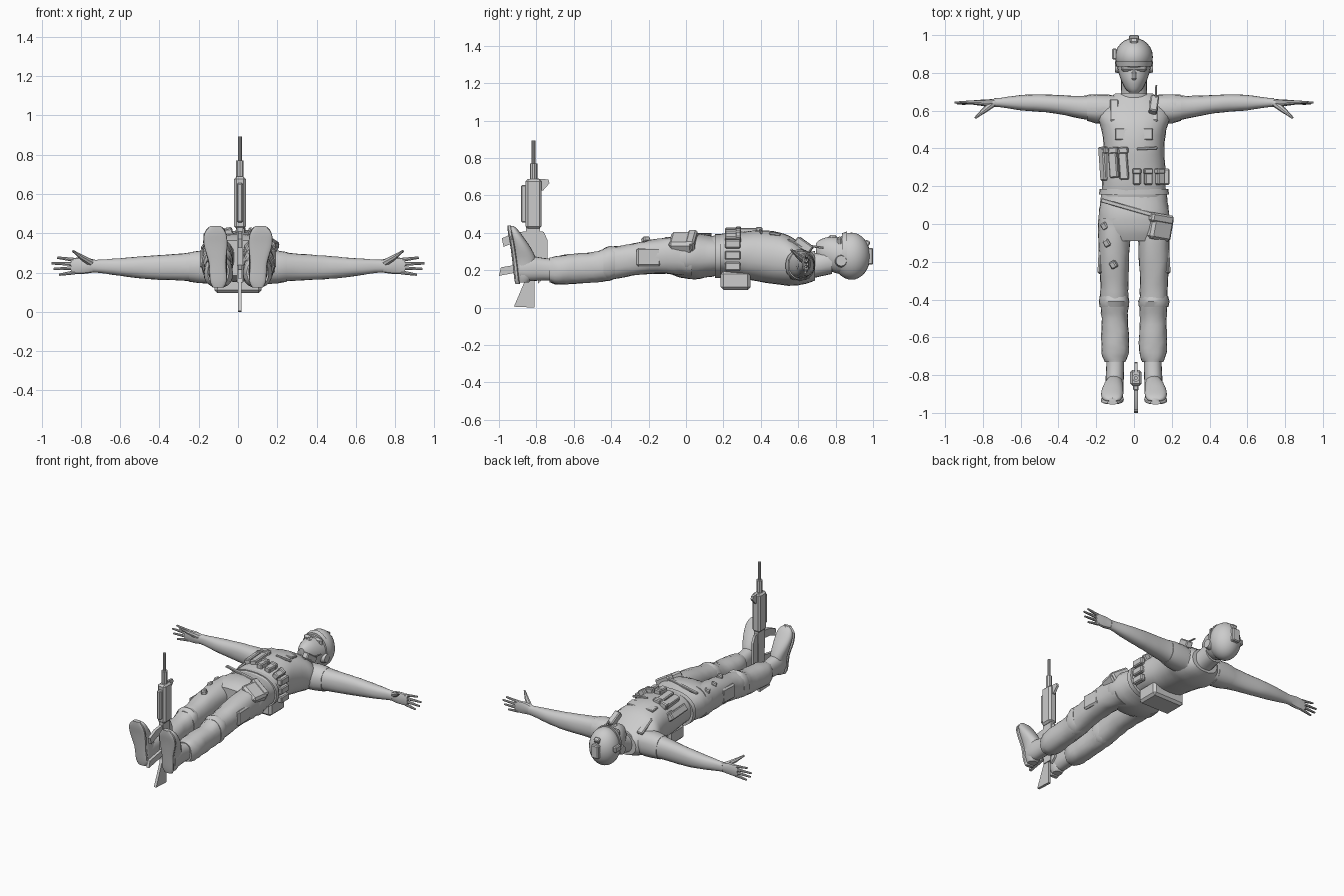
import bpy, bmesh, math, random
from mathutils import Vector, Matrix

random.seed(4)
cube = bpy.data.objects.get("Cube")
if cube:
    bpy.data.objects.remove(cube)

grey = bpy.data.materials.new("plain grey")
grey.use_nodes = True
grey.diffuse_color = (0.6, 0.6, 0.6, 1)
grey.node_tree.nodes["Principled BSDF"].inputs["Base Color"].default_value = (0.6, 0.6, 0.6, 1)


def finish(name, bm, angle=35):
    bmesh.ops.recalc_face_normals(bm, faces=bm.faces)
    mesh = bpy.data.meshes.new(name)
    bm.to_mesh(mesh)
    bm.free()
    ob = bpy.data.objects.new(name, mesh)
    bpy.context.collection.objects.link(ob)
    mesh.materials.append(grey)
    bpy.ops.object.select_all(action="DESELECT")
    ob.select_set(True)
    bpy.context.view_layer.objects.active = ob
    bpy.ops.object.shade_smooth_by_angle(angle=math.radians(angle))
    return ob


def spline(rows, steps):
    """Smooth the section list with a Catmull-Rom curve."""
    vs = [Vector(r) for r in rows]
    vs = [vs[0]] + vs + [vs[-1]]
    out = []
    for a, b, c, d in zip(vs, vs[1:], vs[2:], vs[3:]):
        for i in range(steps):
            t = i / steps
            out.append(b + (c - a) * (t / 2) + (2 * a - 5 * b + 4 * c - d) * (t * t / 2)
                       + (3 * b - a - 3 * c + d) * (t ** 3 / 2))
    return out + [vs[-1]]


def loft(name, axis, rows, sides=20, steps=3, power=2.3, fold=0.0, sx=1):
    """Rows are: position on axis, two centre values, two radii."""
    bm = bmesh.new()
    rings = []
    for t, a, b, ra, rb in spline(rows, steps):
        ring = []
        for i in range(sides):
            ang = math.tau * i / sides
            c, s = math.cos(ang), math.sin(ang)
            k = 1 + random.uniform(-fold, fold)
            u = a + ra * k * math.copysign(abs(c) ** (2 / power), c)
            v = b + rb * k * math.copysign(abs(s) ** (2 / power), s)
            x, y, z = {"X": (t, u, v), "Y": (u, t, v), "Z": (u, v, t)}[axis]
            ring.append(bm.verts.new((x * sx, y, z)))
        rings.append(ring)
    for p, q in zip(rings, rings[1:]):
        for i in range(sides):
            j = (i + 1) % sides
            bm.faces.new((p[i], p[j], q[j], q[i]))
    bm.faces.new(rings[0])
    bm.faces.new(rings[-1])
    return finish(name, bm)


def box(name, centre, size, rot=(0, 0, 0), bevel=0.006):
    bm = bmesh.new()
    bmesh.ops.create_cube(bm, size=1)
    bmesh.ops.scale(bm, vec=size, verts=bm.verts)
    if bevel:
        bmesh.ops.bevel(bm, geom=bm.edges[:], offset=bevel, segments=1, affect="EDGES")
    for ang, ax in zip(rot, "XYZ"):
        bmesh.ops.rotate(bm, matrix=Matrix.Rotation(math.radians(ang), 3, ax), verts=bm.verts)
    bmesh.ops.translate(bm, vec=centre, verts=bm.verts)
    return finish(name, bm, 20)


def plate(name, outline, half, x=0.01):
    """Extrude a (y, z) outline sideways."""
    bm = bmesh.new()
    face = bm.faces.new([bm.verts.new((x - half, y, z)) for y, z in outline])
    new = bmesh.ops.extrude_face_region(bm, geom=[face])["geom"]
    bmesh.ops.translate(bm, vec=(2 * half, 0, 0),
                        verts=[g for g in new if isinstance(g, bmesh.types.BMVert)])
    return finish(name, bm, 20)


def rod(name, p, q, r, r2=None, sides=10):
    p, q = Vector(p), Vector(q)
    bm = bmesh.new()
    bmesh.ops.create_cone(bm, cap_ends=True, segments=sides, radius1=r,
                          radius2=r if r2 is None else r2, depth=(q - p).length)
    bm.transform(Matrix.Translation((p + q) / 2) @ (q - p).to_track_quat("Z", "Y").to_matrix().to_4x4())
    return finish(name, bm)


def ellipsoid(name, centre, radii):
    bm = bmesh.new()
    bmesh.ops.create_uvsphere(bm, u_segments=24, v_segments=16, radius=1)
    bmesh.ops.scale(bm, vec=radii, verts=bm.verts)
    bmesh.ops.translate(bm, vec=centre, verts=bm.verts)
    return finish(name, bm)


# Torso, hips and neck
loft("vest_torso", "Y", [(.13, 0, .275, .17, .105), (.2, 0, .285, .168, .112), (.3, 0, .28, .165, .125),
                         (.4, 0, .275, .16, .138), (.5, 0, .262, .172, .14), (.57, 0, .245, .19, .128),
                         (.64, 0, .225, .16, .098), (.69, 0, .215, .1, .07)], sides=28, fold=.008)
loft("hips", "Y", [(-.09, 0, .275, .16, .09), (-.03, 0, .275, .188, .115), (.05, 0, .275, .188, .123),
                   (.12, 0, .275, .178, .112), (.17, 0, .275, .172, .105)], sides=28, fold=.01)
loft("neck", "Y", [(.62, 0, .215, .085, .075), (.69, 0, .225, .07, .065), (.78, 0, .25, .068, .07)])
loft("collar", "Y", [(.655, 0, .225, .085, .075), (.69, 0, .23, .082, .072)], steps=1)
loft("waist_belt", "Y", [(.155, 0, .275, .185, .118), (.185, 0, .275, .183, .118)], sides=28, steps=1)

# Head, mask and helmet
loft("masked_head", "Y", [(.695, 0, .31, .022, .035), (.715, 0, .3, .045, .062), (.76, 0, .29, .068, .088),
                          (.81, 0, .28, .084, .098), (.87, 0, .275, .09, .1), (.92, 0, .275, .07, .08)], power=2)
ellipsoid("helmet", (0, .885, .275), (.1, .1, .126))
loft("helmet_rim", "Y", [(.835, 0, .29, .094, .108), (.86, 0, .285, .1, .122)], sides=24, steps=1, power=2)
box("goggles", (0, .822, .35), (.14, .03, .06), bevel=.012)
box("nose_cover", (0, .785, .372), (.03, .05, .03), bevel=.01)
box("helmet_mount", (0, .982, .275), (.055, .036, .09))
box("mount_front", (0, .965, .34), (.04, .03, .04), (-30, 0, 0))
for sx in (-1, 1):
    rod("ear_cup", (sx * .07, .83, .25), (sx * .1, .83, .25), .035, .028, 14)
    rod("chin_strap", (sx * .088, .84, .27), (sx * .035, .715, .3), .008, sides=6)
box("helmet_lamp", (-.103, .9, .29), (.025, .06, .04))

for sx, side in ((-1, "right"), (1, "left")):
    # Arm and hand
    loft(side + "_arm", "X", [(.1, .61, .225, .07, .08), (.19, .613, .23, .072, .08), (.28, .618, .228, .06, .07),
                              (.4, .632, .226, .05, .063), (.5, .64, .226, .046, .055), (.6, .642, .228, .04, .045),
                              (.7, .643, .232, .026, .034), (.74, .643, .233, .023, .032)], sx=sx, fold=.02)
    loft(side + "_sleeve", "X", [(.13, .608, .225, .076, .084), (.2, .61, .228, .077, .083),
                                 (.25, .615, .228, .068, .076)], sx=sx, steps=1, fold=.03)
    loft(side + "_palm", "X", [(.72, .643, .233, .022, .03), (.77, .64, .235, .02, .04), (.81, .642, .234, .016, .042),
                               (.85, .643, .233, .012, .04)], sides=12, sx=sx)
    for i, tip in enumerate((.91, .94, .95, .92)):
        z = .201 + i * .021
        rod(side + "_finger", (sx * .83, .643, z), (sx * tip, .643 + .003 * i - .006, z + (i - 1.5) * .008),
            .0105, .006, 8)
    rod(side + "_thumb_base", (sx * .75, .635, .25), (sx * .805, .592, .283), .019, .013, 8)
    rod(side + "_thumb", (sx * .8, .596, .28), (sx * .84, .562, .31), .013, .006, 8)

    # Trouser leg with a bloused cuff
    loft(side + "_trouser_leg", "Y", [(.03, .098, .275, .088, .108), (-.06, .104, .278, .085, .1),
                                      (-.2, .106, .27, .08, .09), (-.32, .105, .25, .074, .085),
                                      (-.42, .104, .232, .075, .088), (-.5, .102, .215, .07, .08),
                                      (-.6, .1, .207, .073, .08), (-.68, .1, .2, .073, .077),
                                      (-.73, .1, .2, .055, .066)], sx=sx, fold=.035)
    loft(side + "_knee_fold", "Y", [(-.38, .105, .24, .074, .084), (-.41, .105, .237, .081, .093),
                                    (-.44, .104, .23, .076, .086)], sx=sx, steps=1, fold=.03)
    # Boot with upright sole
    loft(side + "_boot_shaft", "Y", [(-.68, .1, .2, .046, .058), (-.76, .1, .205, .047, .06),
                                     (-.84, .103, .21, .048, .068), (-.89, .104, .21, .042, .06)], sx=sx)
    loft(side + "_boot_foot", "Z", [(.135, .1, -.87, .03, .03), (.17, .1, -.862, .043, .048),
                                    (.25, .104, -.862, .047, .062), (.32, .112, -.88, .056, .05),
                                    (.38, .116, -.905, .058, .034), (.42, .115, -.922, .046, .02),
                                    (.437, .114, -.93, .024, .008)], sx=sx)
    loft(side + "_sole", "Z", [(.125, .1, -.9, .028, .012), (.16, .1, -.905, .043, .014), (.25, .105, -.915, .044, .014),
                               (.34, .114, -.928, .06, .013), (.4, .116, -.94, .055, .012),
                               (.438, .114, -.946, .026, .009)], sx=sx, power=3)
    # Shoulder strap and thigh pocket
    box(side + "_shoulder_strap", (sx * .105, .6, .33), (.045, .13, .02), (-28, 0, 0))
    box(side + "_thigh_pocket", (sx * .178, -.2, .27), (.025, .13, .1), (0, 0, sx * 3), .01)

# Front pouches and gear
for x, z, tilt in ((.015, .405, 0), (.075, .398, 12), (.135, .37, 35)):
    box("magazine_pouch", (x, .25, z), (.042, .085, .045), (0, tilt, 0))
    box("pouch_flap", (x, .28, z + .006), (.048, .03, .045), (0, tilt, 0))
for x, z, tilt, h in ((-.055, .4, -8, .17), (-.105, .39, -22, .15), (-.155, .33, -55, .18)):
    box("tall_pouch", (x, .32, z), (.048, h, .045), (0, tilt, 4))
    box("pouch_lid", (x, .39, z + .006), (.052, .035, .045), (0, tilt, 4))
for z in (.22, .28, .34):
    box("side_pouch", (.17, .25, z), (.035, .085, .046))
box("back_pouch", (0, .265, .145), (.24, .16, .1), bevel=.015)
box("chest_radio", (.105, .63, .335), (.045, .1, .045), (-35, 0, -8))
rod("radio_antenna", (.115, .66, .33), (.118, .735, .32), .006, sides=6)
box("chest_band", (.07, .4, .407), (.11, .014, .014), (0, 6, 3), .003)
box("chest_patch", (0, .475, .394), (.2, .06, .016), (-7, 0, 0), .004)
box("hip_sling", (-.03, .085, .393), (.3, .022, .014), (0, 0, -16), .003)
box("left_hip_pouch", (.135, -.02, .345), (.13, .13, .075), (0, 32, -10), .015)
box("hip_pouch_flap", (.137, .03, .353), (.135, .05, .075), (0, 32, -10), .01)
for x, y, z in ((-.155, -.01, .355), (-.142, -.1, .36), (-.108, -.215, .362)):
    box("leg_attachment", (x, y, z), (.035, .04, .03), (0, -25, 30))

# Rifle standing between the boots
gx, gy = .01, -.815
plate("rifle_stock", [(-.92, .005), (-.81, 0), (-.81, .17), (-.85, .17)], .009)
plate("rifle_receiver", [(-.85, .15), (-.785, .15), (-.78, .43), (-.855, .43)], .015)
plate("rifle_carry_handle", [(-.79, .13), (-.755, .16), (-.74, .2), (-.74, .36), (-.76, .405), (-.79, .41)], .008)
plate("rifle_grip", [(-.84, .24), (-.99, .215), (-1, .17), (-.84, .2)], .01)
plate("rifle_magazine", [(-.84, .41), (-.92, .4), (-.985, .37), (-.975, .325), (-.91, .35), (-.84, .355)], .01)
box("rifle_handguard", (gx, gy, .555), (.06, .085, .265), bevel=.012)
box("rifle_under_rail", (gx, -.867, .555), (.03, .03, .2))
plate("rifle_front_sight", [(-.8, .69), (-.735, .685), (-.73, .665), (-.765, .625), (-.8, .625)], .008)
rod("rifle_gas_block", (gx, gy, .67), (gx, gy, .77), .02)
rod("rifle_barrel", (gx, gy, .75), (gx, gy, .893), .01)
